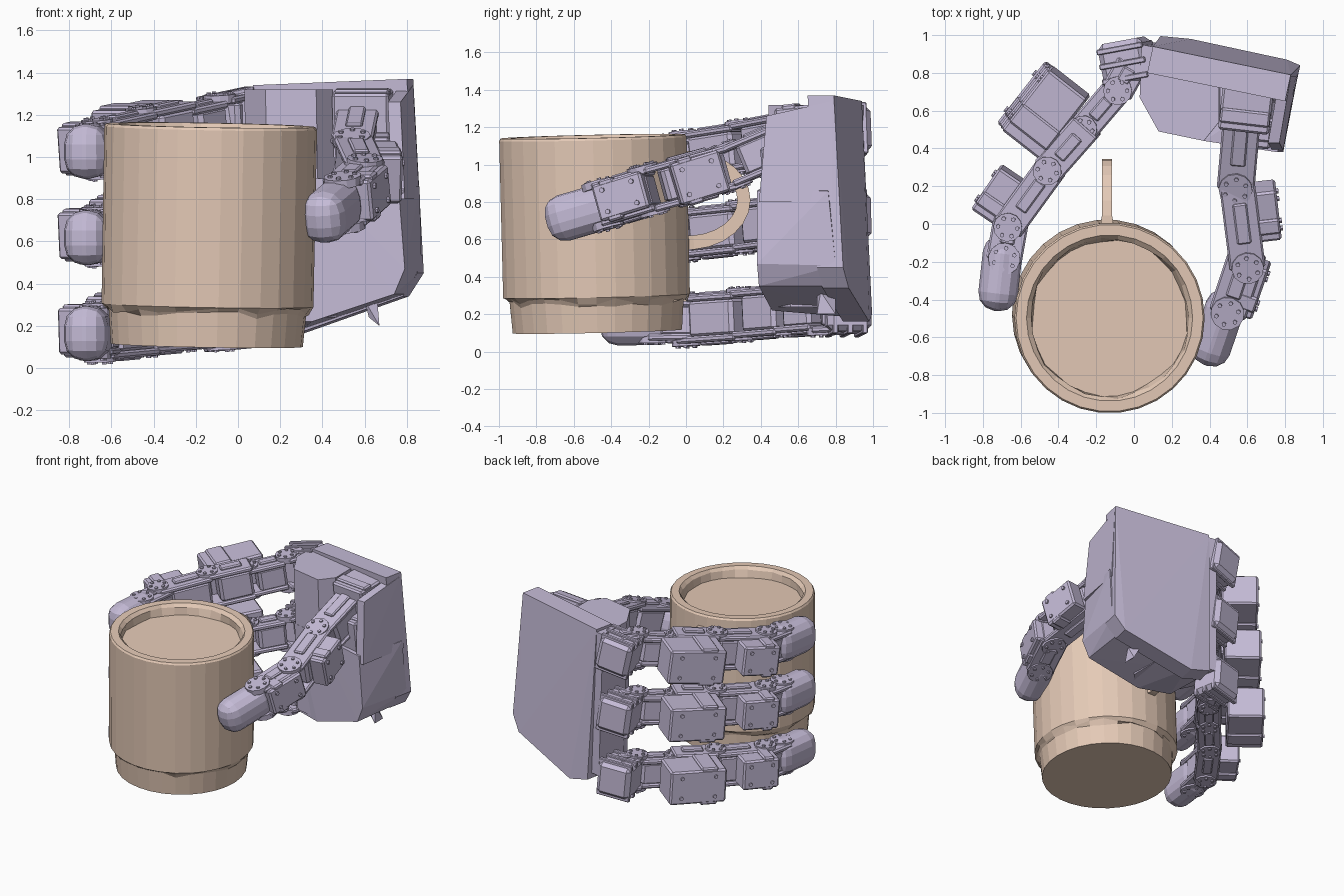
import bpy, bmesh, math, random
from mathutils import Vector, Matrix

if "Cube" in bpy.data.objects:
    bpy.data.objects.remove(bpy.data.objects["Cube"])
random.seed(4)

def material(name, rgb):
    m = bpy.data.materials.new(name)
    m.diffuse_color = (*rgb, 1)
    m.use_nodes = True
    m.node_tree.nodes["Principled BSDF"].inputs["Base Color"].default_value = m.diffuse_color
    return m
LILAC = material("lilac", (0.56, 0.50, 0.68))
TAN = material("tan", (0.78, 0.59, 0.47))

def finish(name, bm, mat):
    bmesh.ops.recalc_face_normals(bm, faces=bm.faces[:])
    me = bpy.data.meshes.new(name)
    bm.to_mesh(me)
    bm.free()
    me.materials.append(mat)
    ob = bpy.data.objects.new(name, me)
    bpy.context.collection.objects.link(ob)
    return ob

def hull(name, pts):
    bm = bmesh.new()
    for p in pts:
        bm.verts.new(p)
    bmesh.ops.convex_hull(bm, input=bm.verts[:])
    bmesh.ops.delete(bm, geom=[v for v in bm.verts if not v.link_faces], context='VERTS')
    return finish(name, bm, LILAC)

def frame(a, b):
    # local X runs a -> b, local Z stays near world up
    x = (Vector(b) - Vector(a)).normalized()
    y = Vector((0, 0, 1)).cross(x).normalized()
    m = Matrix((x, y, x.cross(y))).transposed().to_4x4()
    m.translation = (Vector(a) + Vector(b)) / 2
    return m

def add_box(bm, m, size, at=(0, 0, 0), bevel=0.015, seg=1):
    r = bmesh.ops.create_cube(bm, size=1, matrix=m @ Matrix.Translation(at) @ Matrix.Diagonal((*size, 1)))
    if bevel:
        edges = list({e for v in r['verts'] for e in v.link_edges})
        bmesh.ops.bevel(bm, geom=edges, offset=bevel, segments=seg, profile=0.5, affect='EDGES')

def add_disc(bm, m, r, h, at=(0, 0, 0), n=12):
    bmesh.ops.create_cone(bm, cap_ends=True, segments=n, radius1=r, radius2=r, depth=h,
                          matrix=m @ Matrix.Translation(at))

def link(name, a, b, w, h):
    # bracket: top and bottom plates, inner core, bolted pivot at the end
    m, L = frame(a, b), (Vector(b) - Vector(a)).length
    bm = bmesh.new()
    for s in (1, -1):
        add_box(bm, m, (L * .95, w, .035), (0, 0, s * (h / 2 - .03)), .01)
        add_box(bm, m, (L * .45, w * .4, .03), (-.02, 0, s * (h / 2 - .012)), .008)
        e = (L / 2 - .02, 0, s * (h / 2 - .02))
        add_disc(bm, m, w * .45, .04, e)
        for k in range(6):
            t = k * math.pi / 3
            add_disc(bm, m, .012, .012, (e[0] + w * .3 * math.cos(t), w * .3 * math.sin(t), s * (h / 2 + .004)), 6)
    add_box(bm, m, (L * .72, w * .9, h * .72), (-.03, 0, 0), .02)
    return finish(name, bm, LILAC)

def motor(name, a, b, w, h, side):
    # servo case beside a link, with a raised lid and screw heads
    m, L = frame(a, b), (Vector(b) - Vector(a)).length
    bm = bmesh.new()
    add_box(bm, m, (L, w, h), bevel=.012)
    add_box(bm, m, (L * .3, w * .98, h + .03), (L * .2, 0, 0), .01)
    turn = m @ Matrix.Rotation(math.pi / 2, 4, 'X')
    for dx in (-.3, .3):
        for dz in (-.3, .3):
            add_disc(bm, turn, .014, .015, (L * dx, h * dz, -side * (w / 2 + .004)), 6)
    return finish(name, bm, LILAC)

def tip(name, a, b, w, h):
    m, L = frame(a, b), (Vector(b) - Vector(a)).length
    bm = bmesh.new()
    add_box(bm, m, (L, w, h), bevel=.095, seg=3)
    return finish(name, bm, LILAC)

# ---- mug: lathed body with stepped ragged foot and a shallow recess on top
SIDES = 30
axis = Matrix.Translation((-.148, -.474, .108)) @ Matrix.Rotation(.023, 4, 'X') @ Matrix.Rotation(.018, 4, 'Y')
profile = [(.455, 0), (.468, .165), (.484, .178), (.502, .19), (.504, 1.03), (.495, 1.043),
           (.44, 1.043), (.425, 1.02), (.415, .965)]
bm = bmesh.new()
rings = []
for i, (r, z) in enumerate(profile):
    ring = []
    for k in range(SIDES):
        t = 2 * math.pi * k / SIDES
        jr = random.uniform(-.012, .006) if i in (2, 7, 8) else 0
        jz = random.uniform(-.03, .01) if i in (1, 2) else 0
        ring.append(bm.verts.new(axis @ Vector(((r + jr) * math.cos(t), (r + jr) * math.sin(t), z + jz))))
    rings.append(ring)
for lo, hi in zip(rings, rings[1:]):
    for k in range(SIDES):
        n = (k + 1) % SIDES
        bm.faces.new((lo[k], lo[n], hi[n], hi[k]))
bm.faces.new(rings[0])
bm.faces.new(rings[-1])
finish("mug_body", bm, TAN)

# ---- mug handle: flat strip swept along a C
bm = bmesh.new()
loops = []
N = 14
for i in range(N + 1):
    t = math.radians(-98 + 196 * i / N)
    flare = .012 if i in (0, N) else 0
    loop = []
    for ro, dx in ((1, -1), (1, 1), (0, 1), (0, -1)):
        ry, rz = (.335, .265) if ro else (.265, .19)
        loop.append(bm.verts.new((-.143 + dx * (.027 + flare), .01 + ry * math.cos(t), .81 + rz * math.sin(t))))
    loops.append(loop)
for p, q in zip(loops, loops[1:]):
    for k in range(4):
        bm.faces.new((p[k], p[(k + 1) % 4], q[(k + 1) % 4], q[k]))
bm.faces.new(loops[0])
bm.faces.new(loops[-1])
finish("mug_handle", bm, TAN)

# ---- palm: back plate, lower block, finger-side block and thumb-side wall
back = [(.1, .94, 1.34), (.83, .79, 1.37), (.88, .84, .45), (.81, .87, .34), (.3, .98, .16), (.14, .995, .2)]
hull("palm_back", back + [(x - .03, y - .14, z) for x, y, z in back])
low = [(.1, .9, .88), (.86, .76, .86), (.87, .8, .46), (.8, .82, .35), (.3, .93, .18), (.12, .92, .21)]
front = [(.13, .5, .9), (.37, .44, .9), (.76, .38, .86), (.79, .38, .47), (.74, .39, .35), (.35, .46, .22), (.12, .54, .22)]
hull("palm_lower", low + front)
side = [(.04, .95), (.03, .67), (.13, .49), (.37, .44), (.45, .54), (.45, .87)]
hull("palm_finger_side", [(x, y, 1.32) for x, y in side] + [(x + .02, y + .02, .24) for x, y in side])
hull("palm_thumb_wall", [(x + dx, y, z) for x, y, z in
     ((.77, .43, 1.26), (.83, .78, 1.34), (.79, .39, .8), (.86, .78, .8)) for dx in (0, -.06)])
hull("palm_peg", [(.6 + dx, y, z) for dx, y, z in
     ((0, .8, .32), (0, .7, .32), (.07, .8, .2), (.07, .7, .2), (.02, .72, .24), (.06, .72, .32))])

# ---- three matching fingers
for i, (z_tip, z_base) in enumerate(((1.03, 1.18), (.62, .72), (.165, .23))):
    def at(x, y, dz=0):
        f = (x + .7) / .7
        return (x, y, z_tip + (z_base - z_tip) * f + dz)
    n = f"finger_{i + 1}_"
    bm = bmesh.new()
    m = frame(at(.1, .88), at(-.17, .83))
    add_box(bm, m, (.25, .24, .25), bevel=.03)
    for k in (-1, 0, 1):
        add_box(bm, m, (.25, .03, .28), (0, k * .08, 0), .005)
    finish(n + "base", bm, LILAC)
    link(n + "knuckle", at(0, .86), at(-.09, .70), .17, .27)
    # joints with an open gap where the bracket clears the servo
    link(n + "root_link", at(-.09, .71), at(-.27, .50), .16, .24)
    link(n + "upper_link", at(-.24, .53, .01), at(-.46, .28, .01), .17, .28)
    out = .015 * i
    motor(n + "upper_motor", at(-.34 - out, .75 + out, .04), at(-.59 - out, .43 + out, .04), .26, .25, -1)
    link(n + "middle_link", at(-.43, .31), at(-.67, -.02), .17, .28)
    motor(n + "middle_motor", at(-.62, .25, .015), at(-.77, .03, .015), .21, .22, -1)
    link(n + "lower_link", at(-.64, .08), at(-.69, -.2), .19, .24)
    tip(n + "tip", at(-.685, -.06), at(-.73, -.46), .21, .26)

# ---- thumb
motor("thumb_base_motor", (.61, .76, 1.2), (.58, .5, 1.17), .27, .26, 1)
motor("thumb_lower_motor", (.63, .68, 1.0), (.6, .42, .97), .24, .24, 1)
link("thumb_base_link", (.58, .66, 1.17), (.54, .21, .98), .2, .25)
link("thumb_middle_link", (.54, .25, .99), (.60, -.22, .86), .19, .27)
motor("thumb_middle_motor", (.69, .2, .97), (.72, -.06, .89), .12, .23, 1)
link("thumb_outer_link", (.60, -.16, .87), (.50, -.46, .78), .2, .26)
motor("thumb_outer_motor", (.65, -.2, .87), (.56, -.46, .79), .15, .2, 1)
tip("thumb_tip", (.51, -.36, .8), (.38, -.74, .69), .21, .25)
